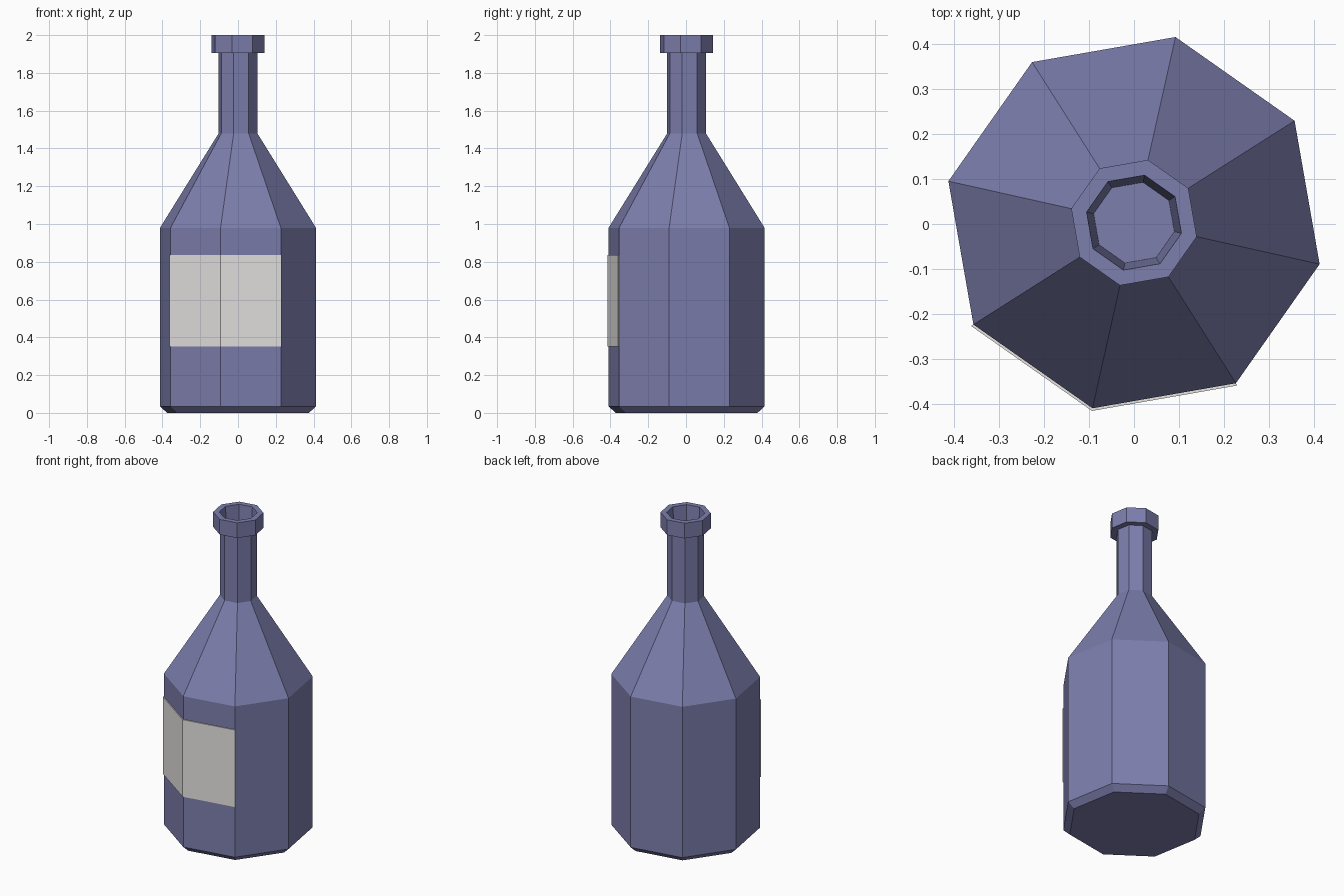
import bpy, bmesh, math

if "Cube" in bpy.data.objects:
    bpy.data.objects.remove(bpy.data.objects["Cube"])

SIDES = 8
START = math.radians(-12.6)   # rotation of the octagon
CENTRE_Y = 0.003


def material(name, rgb):
    m = bpy.data.materials.new(name)
    m.diffuse_color = (*rgb, 1.0)
    m.use_nodes = True
    m.node_tree.nodes["Principled BSDF"].inputs["Base Color"].default_value = m.diffuse_color
    return m


def point(r, k, z):
    a = START + k * 2 * math.pi / SIDES
    return (r * math.cos(a), r * math.sin(a) + CENTRE_Y, z)


def finish(bm, name, mat):
    bmesh.ops.recalc_face_normals(bm, faces=bm.faces)
    mesh = bpy.data.meshes.new(name)
    bm.to_mesh(mesh)
    bm.free()
    mesh.materials.append(mat)
    ob = bpy.data.objects.new(name, mesh)
    bpy.context.collection.objects.link(ob)
    return ob


glass = material("dusty blue glass", (0.205, 0.21, 0.42))
paper = material("off white paper", (0.80, 0.785, 0.77))

# Bottle: eight-sided lathe, from base bevel up to lip and down into the mouth
profile = [(0.385, 0.0), (0.423, 0.035), (0.423, 0.98), (0.105, 1.48),
           (0.105, 1.905), (0.143, 1.905), (0.143, 2.0), (0.108, 2.0),
           (0.092, 1.75)]
bm = bmesh.new()
rings = [[bm.verts.new(point(r, k, z)) for k in range(SIDES)] for r, z in profile]
for lo, hi in zip(rings, rings[1:]):
    for k in range(SIDES):
        n = (k + 1) % SIDES
        bm.faces.new((lo[k], lo[n], hi[n], hi[k]))
bm.faces.new(rings[0])
bm.faces.new(rings[-1])
finish(bm, "bottle", glass)

# Label: thin plate wrapped over the two front facets
bm = bmesh.new()
section = [(0.422, 0.352), (0.429, 0.352), (0.429, 0.835), (0.422, 0.835)]
cols = [[bm.verts.new(point(r, k, z)) for r, z in section] for k in (-3, -2, -1)]
for a, b in zip(cols, cols[1:]):
    for i in range(4):
        j = (i + 1) % 4
        bm.faces.new((a[i], a[j], b[j], b[i]))
bm.faces.new(cols[0])
bm.faces.new(cols[-1])
finish(bm, "label", paper)
